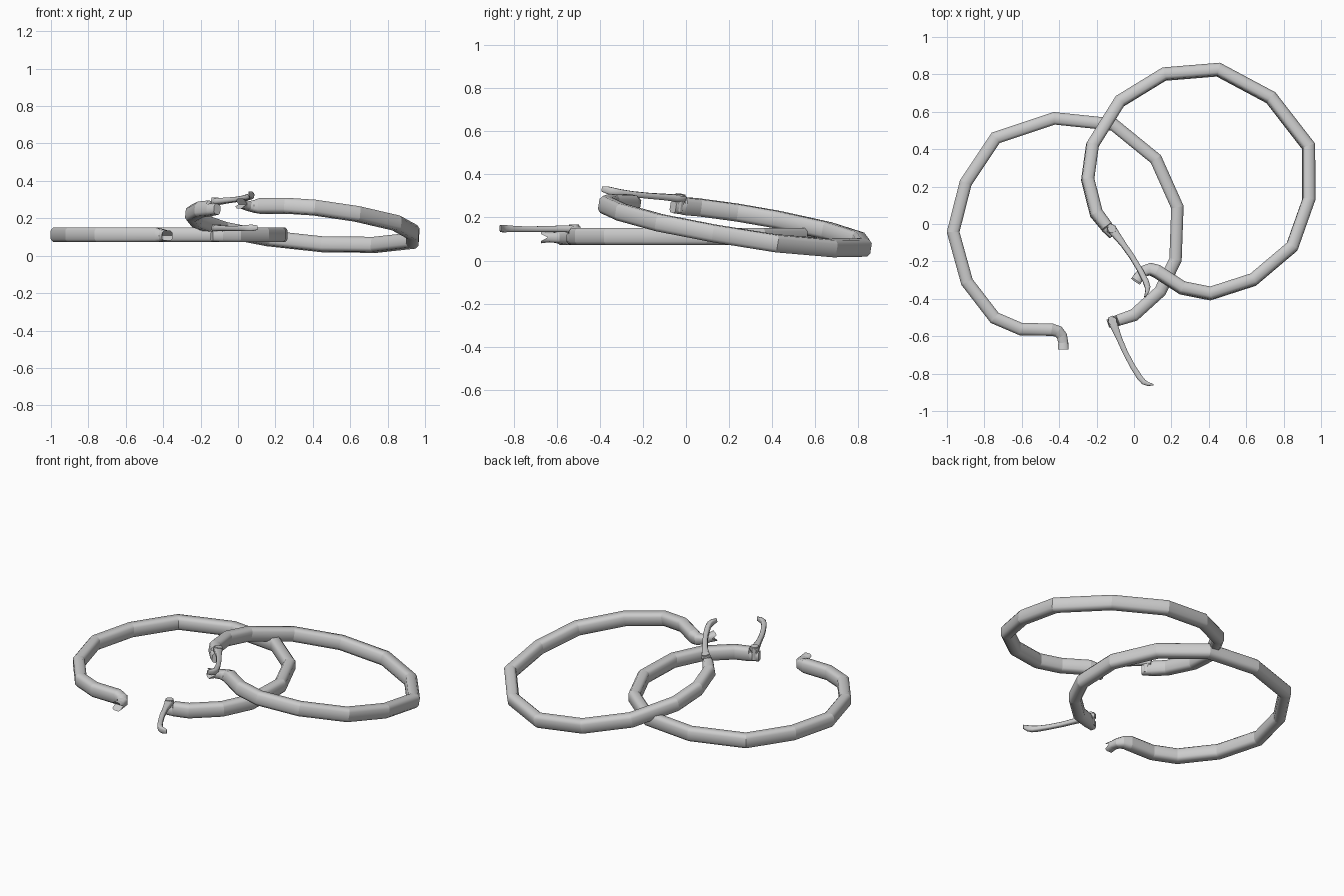
import bpy, bmesh, math
from mathutils import Vector, Matrix

if "Cube" in bpy.data.objects:
    bpy.data.objects.remove(bpy.data.objects["Cube"])

# cross-section outlines (unit half-width, half-height); points 0 and 5 are the side middles
SECTION = [(1, 0), (1, .6), (.6, 1), (-.6, 1), (-1, .6), (-1, 0),
           (-1, -.6), (-.6, -1), (.6, -1), (1, -.6)]


def finish(name, bm, matrix):
    bm.transform(matrix)
    bmesh.ops.recalc_face_normals(bm, faces=bm.faces)
    mesh = bpy.data.meshes.new(name)
    bm.to_mesh(mesh)
    bm.free()
    ob = bpy.data.objects.new(name, mesh)
    bpy.context.collection.objects.link(ob)
    return ob


def sweep(name, path, matrix, notch=0.0, facet=True):
    """Mitred sweep; path rows are x, y, z, half width, half height."""
    bm = bmesh.new()
    pts = [Vector(p[:2]) for p in path]
    rings = []
    for i, (x, y, z, w, h) in enumerate(path):
        d0 = (pts[i] - pts[max(i - 1, 0)])
        d1 = (pts[min(i + 1, len(pts) - 1)] - pts[i])
        d0 = d0.normalized() if d0.length else d1.normalized()
        d1 = d1.normalized() if d1.length else d0
        t = (d0 + d1).normalized()
        side = Vector((-t.y, t.x)) / max(t.dot(d1), .6)
        ring = []
        for k, (u, v) in enumerate(SECTION):
            p = pts[i] + side * u * w
            if i == 0 and k in (0, 5):
                p += t * notch
            ring.append(bm.verts.new((p.x, p.y, z + v * h)))
        rings.append(ring)
    n = len(SECTION)
    for a, b in zip(rings, rings[1:]):
        for k in range(n):
            f = bm.faces.new((a[k], a[(k + 1) % n], b[(k + 1) % n], b[k]))
            f.smooth = True
    # end caps; each is split at mid height so that an end can be forked
    for r in (rings[0], rings[-1]):
        bm.faces.new(r[0:6])
        bm.faces.new(r[5:] + r[:1])
    last = len(rings) - 1
    for i, r in enumerate(rings):
        if facet or i in (0, last):
            for k in range(n):
                bm.edges.get((r[k], r[(k + 1) % n])).smooth = False
    return finish(name, bm, matrix)


# hoop centre line, from the forked catch round to the hinge
W, H, Z = .033, .040, .112
LOOP = [(-.44, -.565), (-.605, -.562), (-.745, -.502), (-.893, -.31), (-.967, -.043),
        (-.90, .22), (-.74, .46), (-.427, .565), (-.11, .532), (.117, .347),
        (.232, .09), (.222, -.19), (.14, -.36), (0, -.487)]
HOOP = [(-.378, -.672, .107, .028, .027), (-.378, -.635, .107, .026, .022),
        (-.385, -.60, .107, .028, .025), (-.405, -.575, .109, .030, .032)]
HOOP += [(x, y, Z, W, H) for x, y in LOOP]
HOOP += [(-.085, -.515, Z, .030, H), (-.09, -.517, .104, .030, .030),
         (-.14, -.533, .104, .022, .028)]

# swinging ear wire, from hinge to tip
HINGE = Vector((-.115, -.519, 0))
WIRE = [(-.127, -.495, .147, .012, .014), (-.117, -.515, .147, .026, .016),
        (-.105, -.548, .147, .021, .016), (-.078, -.615, .147, .015, .014),
        (-.045, -.69, .146, .014, .013), (-.005, -.765, .146, .014, .013),
        (.030, -.82, .147, .015, .015), (.052, -.845, .148, .014, .017),
        (.075, -.856, .149, .010, .017), (.105, -.860, .150, .004, .012)]


def earring(side, matrix, swing):
    sweep(side + "_hoop", HOOP, matrix, notch=.03)
    turn = (Matrix.Translation(HINGE) @ Matrix.Rotation(swing, 4, 'Z')
            @ Matrix.Translation(-HINGE))
    sweep(side + "_ear_wire", WIRE, matrix @ turn, facet=False)
    # hinge pin
    bm = bmesh.new()
    bmesh.ops.create_cone(bm, cap_ends=True, segments=12, radius1=.023, radius2=.023,
                          depth=.082, matrix=Matrix.Translation(HINGE + Vector((0, 0, .126))))
    finish(side + "_hinge_pin", bm, matrix)


# left earring lies flat and open
earring("left", Matrix.Identity(4), 0)

# right earring is its mirror image, closed and leaning on the first
tilt = Vector((0, 0, 1)).rotation_difference(Vector((.0964, .1606, 1))).to_matrix().to_4x4()
place = (Matrix.Translation((.387, .271, .156)) @ tilt
         @ Matrix.Rotation(math.radians(-34), 4, 'Z') @ Matrix.Diagonal((-1, 1, 1, 1))
         @ Matrix.Translation((.3675, -.028, -.112)))
earring("right", place, math.radians(-92.6))
